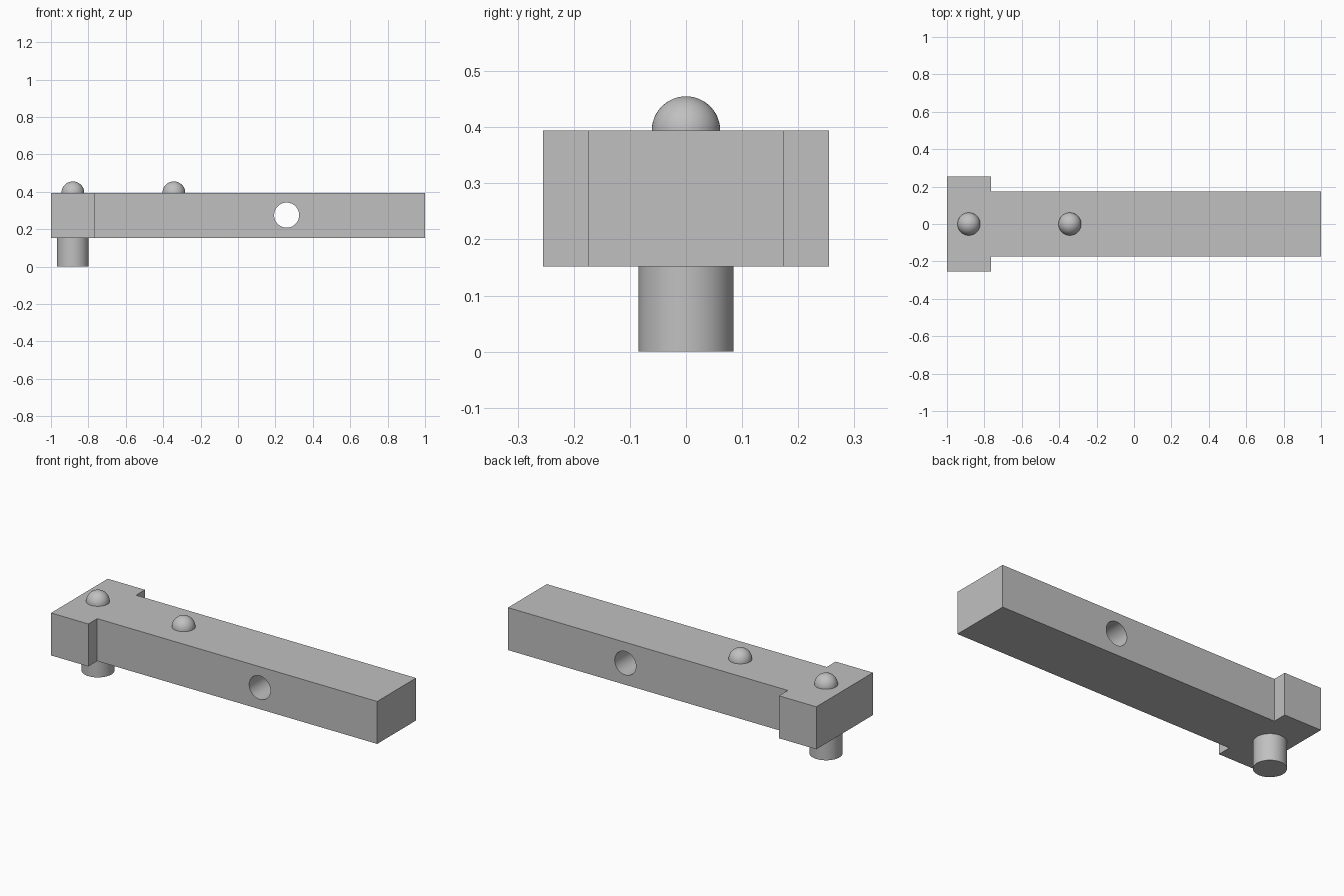
import bpy, bmesh, math
from mathutils import Matrix, Vector

cube = bpy.data.objects.get("Cube")
if cube:
    bpy.data.objects.remove(cube, do_unlink=True)

BOTTOM, TOP = 0.152, 0.394
HEAD_X = -0.883

grey = bpy.data.materials.new("plain grey")
grey.use_nodes = True
colour = (0.53, 0.53, 0.53, 1)
grey.diffuse_color = colour
grey.node_tree.nodes["Principled BSDF"].inputs["Base Color"].default_value = colour


def add_object(name, bm, smooth=False):
    mesh = bpy.data.meshes.new(name)
    bmesh.ops.recalc_face_normals(bm, faces=bm.faces)
    bm.to_mesh(mesh)
    bm.free()
    mesh.materials.append(grey)
    obj = bpy.data.objects.new(name, mesh)
    bpy.context.collection.objects.link(obj)
    if smooth:
        shade(obj)
    return obj


def shade(obj):
    bpy.ops.object.select_all(action='DESELECT')
    obj.select_set(True)
    bpy.context.view_layer.objects.active = obj
    bpy.ops.object.shade_smooth_by_angle(angle=math.radians(30))


def cylinder(name, radius, depth, matrix):
    bm = bmesh.new()
    bmesh.ops.create_cone(bm, cap_ends=True, segments=64, radius1=radius,
                          radius2=radius, depth=depth, matrix=matrix)
    return add_object(name, bm, smooth=True)


# T-shaped bar: half outline mirrored across the centre line, then extruded
half = [(1, 0.175), (-0.765, 0.175), (-0.765, 0.255), (-1, 0.255)]
outline = half + [(x, -y) for x, y in reversed(half)]
bm = bmesh.new()
face = bm.faces.new([bm.verts.new((x, y, BOTTOM)) for x, y in outline])
result = bmesh.ops.extrude_face_region(bm, geom=[face])
top_verts = [v for v in result["geom"] if isinstance(v, bmesh.types.BMVert)]
bmesh.ops.translate(bm, verts=top_verts, vec=(0, 0, TOP - BOTTOM))
bar = add_object("bar", bm)

# Round hole through the bar from front to back
cutter = cylinder("hole_cutter", 0.067, 1, Matrix.Translation((0.26, 0, 0.275))
                  @ Matrix.Rotation(math.pi / 2, 4, 'X'))
cutter.hide_render = True
cut = bar.modifiers.new("hole", 'BOOLEAN')
cut.operation = 'DIFFERENCE'
cut.solver = 'EXACT'
cut.object = cutter
bpy.context.view_layer.objects.active = bar
bpy.ops.object.modifier_apply(modifier=cut.name)
bpy.data.objects.remove(cutter, do_unlink=True)
shade(bar)

# Peg under the head
cylinder("peg", 0.085, BOTTOM, Matrix.Translation((HEAD_X, 0, BOTTOM / 2)))

# Half-round studs on top
for name, x in (("head_stud", HEAD_X), ("bar_stud", -0.343)):
    bm = bmesh.new()
    centre = Vector((x, 0, TOP))
    bmesh.ops.create_uvsphere(bm, u_segments=48, v_segments=24, radius=0.061,
                              matrix=Matrix.Translation(centre))
    bmesh.ops.bisect_plane(bm, geom=bm.verts[:] + bm.edges[:] + bm.faces[:],
                           plane_co=centre, plane_no=(0, 0, 1), clear_inner=True)
    add_object(name, bm, smooth=True)
